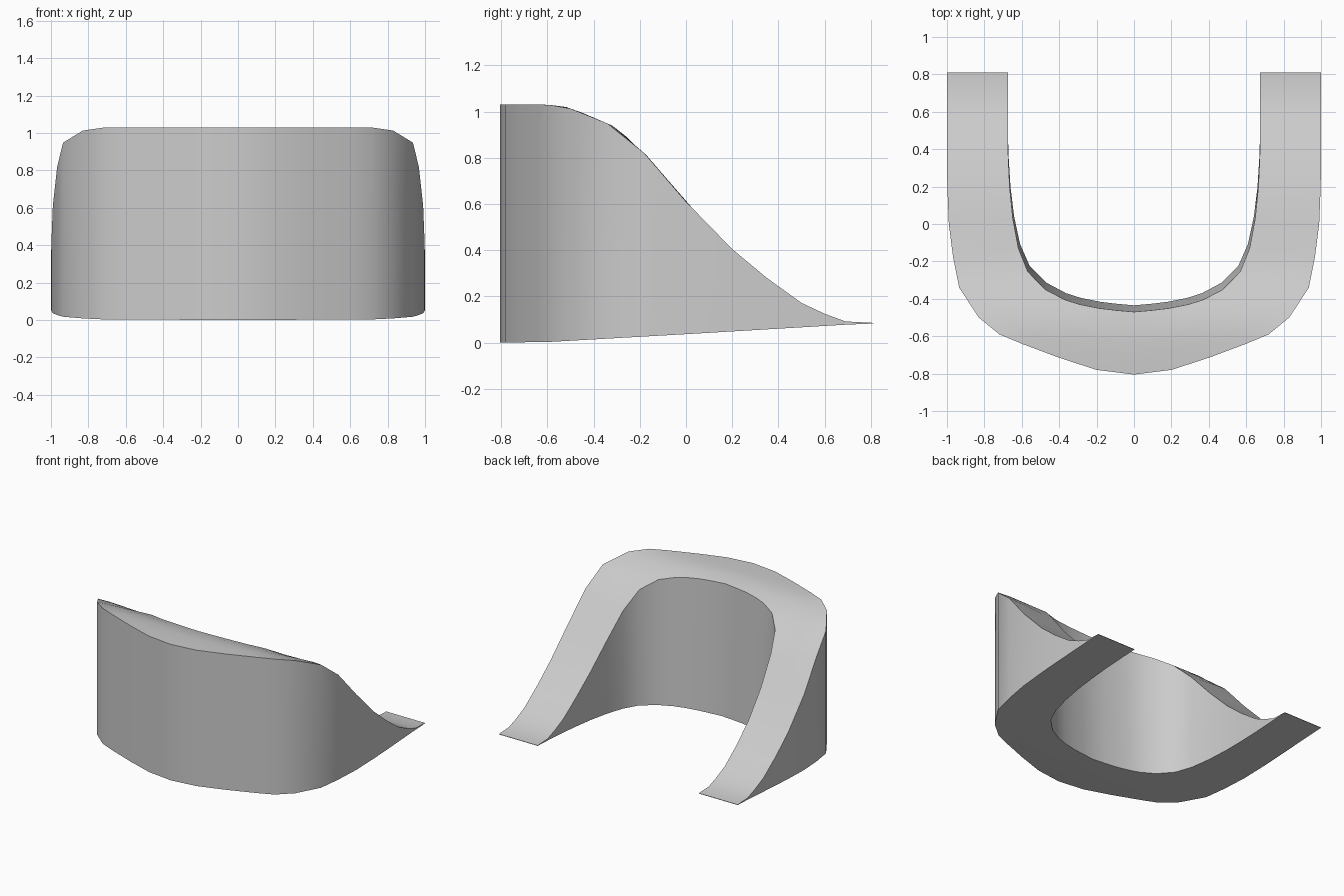
import bpy, bmesh, math

if "Cube" in bpy.data.objects:
    bpy.data.objects.remove(bpy.data.objects["Cube"])

# matched plan outlines for the right half: outer xy, inner xy (back tip -> front centre)
SECTIONS = [
    (1.0, 0.81, 0.675, 0.81), (1.0, 0.69, 0.675, 0.69), (1.0, 0.60, 0.675, 0.60),
    (1.0, 0.50, 0.675, 0.50), (1.0, 0.35, 0.672, 0.35), (0.998, 0.20, 0.665, 0.20),
    (0.99, 0.0, 0.648, 0.03), (0.967, -0.18, 0.618, -0.13), (0.935, -0.34, 0.568, -0.255),
    (0.83, -0.50, 0.475, -0.35), (0.72, -0.59, 0.37, -0.405), (0.60, -0.64, 0.29, -0.43),
    (0.40, -0.715, 0.19, -0.45), (0.20, -0.78, 0.10, -0.461), (0.0, -0.805, 0.0, -0.47)]
TOP = [(-0.9, 1.03), (-0.6, 1.03), (-0.52, 1.02), (-0.45, 0.995), (-0.32, 0.94), (-0.25, 0.885),
       (-0.17, 0.81), (0.0, 0.61), (0.2, 0.405), (0.35, 0.28), (0.5, 0.172), (0.6, 0.125),
       (0.69, 0.092), (0.81, 0.086)]
BOTTOM = [(-0.9, 0.0), (-0.6, 0.003), (0.0, 0.037), (0.69, 0.078), (0.81, 0.083)]
ACROSS = 4


def height(profile, y):
    """Height of a side profile at depth y."""
    for (a, za), (b, zb) in zip(profile, profile[1:]):
        if y <= b:
            return za + (zb - za) * (y - a) / (b - a)
    return profile[-1][1]


# full U: mirror the half outline
path = SECTIONS + [(-a, b, -c, d) for a, b, c, d in reversed(SECTIONS[:-1])]

bm = bmesh.new()
rings = []
for ox, oy, ix, iy in path:
    ring = []
    # the inner wall leans slightly, so its lower edge sits further into the opening
    lean = min(1.0, max(0.0, (0.5 - iy) / 0.8))
    lx, ly = ix * (1 - 0.018 * lean), iy + 0.035 * max(0, min(1, (0.2 - iy) / 0.5))
    for k in range(ACROSS + 1):                 # top surface, outer to inner
        t = k / ACROSS
        x, y = ox + (ix - ox) * t, oy + (iy - oy) * t
        ring.append(bm.verts.new((x, y, height(TOP, y))))
    for k in range(ACROSS, -1, -1):             # underside, inner to outer
        t = k / ACROSS
        x, y = ox + (lx - ox) * t, oy + (ly - oy) * t
        ring.append(bm.verts.new((x, y, height(BOTTOM, y))))
    rings.append(ring)

for r0, r1 in zip(rings, rings[1:]):
    n = len(r0)
    for k in range(n):
        bm.faces.new((r0[k], r0[(k + 1) % n], r1[(k + 1) % n], r1[k]))
bm.faces.new(rings[0])
bm.faces.new(rings[-1])
bmesh.ops.recalc_face_normals(bm, faces=bm.faces)

# curved U-shaped shell
mesh = bpy.data.meshes.new("curved_shell")
bm.to_mesh(mesh)
bm.free()
shell = bpy.data.objects.new("curved_shell", mesh)
bpy.context.collection.objects.link(shell)
bpy.context.view_layer.objects.active = shell
shell.select_set(True)
bpy.ops.object.shade_smooth_by_angle(angle=math.radians(35))
